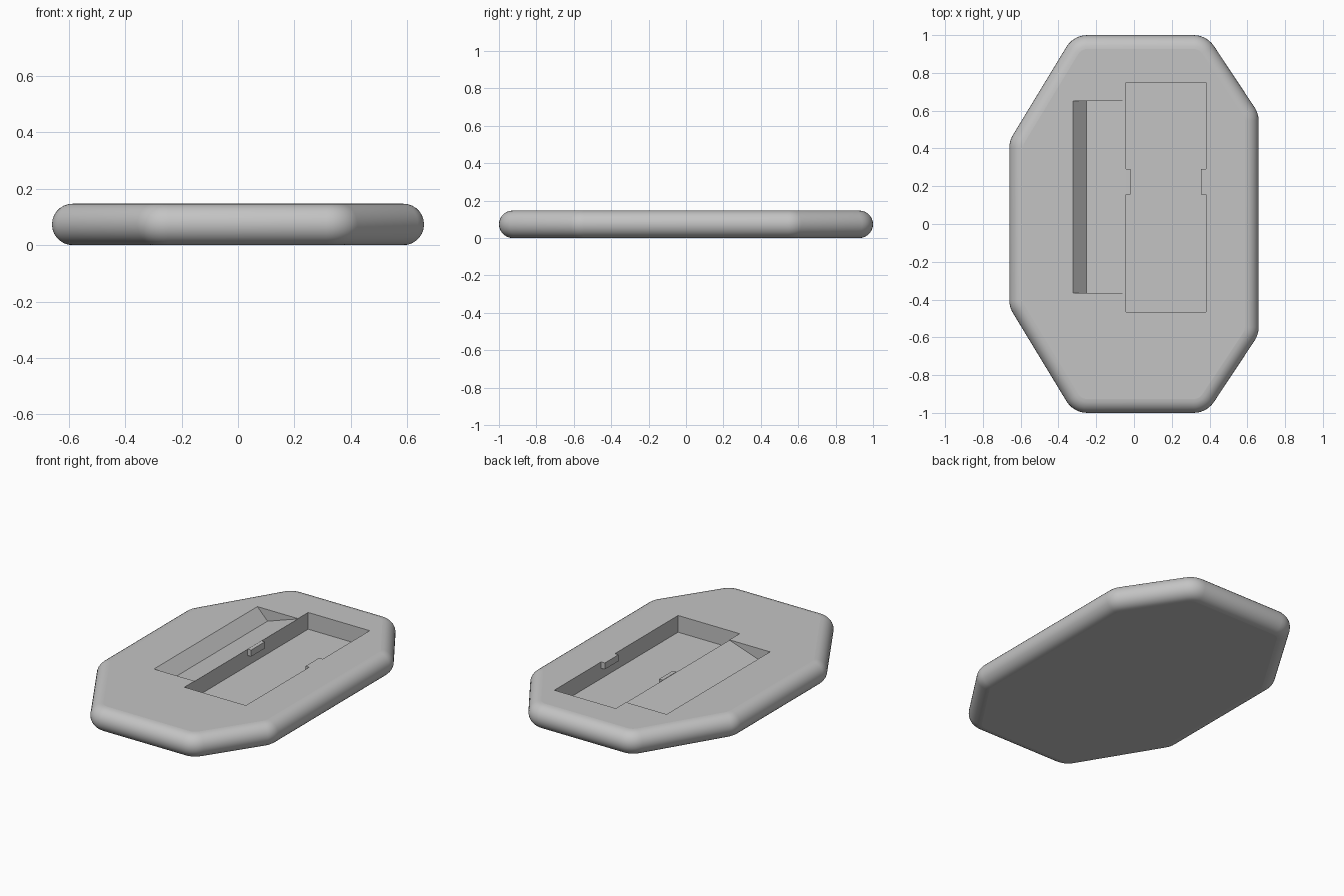
import bpy
import bmesh
from math import cos, sin, pi
from mathutils import Vector

if "Cube" in bpy.data.objects:
    bpy.data.objects.remove(bpy.data.objects["Cube"])

THICK = 0.147
HALF = THICK / 2
CORNER = 0.13      # plan radius of the outline corners
ARC_STEPS = 6      # steps around each corner
RIM_STEPS = 14     # steps over the rounded rim

grey = bpy.data.materials.new("plain grey")
grey.use_nodes = True
grey.diffuse_color = (0.55, 0.55, 0.55, 1)
grey.node_tree.nodes["Principled BSDF"].inputs["Base Color"].default_value = grey.diffuse_color


def make_object(name, bm):
    bmesh.ops.recalc_face_normals(bm, faces=bm.faces)
    mesh = bpy.data.meshes.new(name)
    bm.to_mesh(mesh)
    bm.free()
    mesh.materials.append(grey)
    obj = bpy.data.objects.new(name, mesh)
    bpy.context.collection.objects.link(obj)
    return obj


def prism(name, profile, y0, y1):
    """Extrude an x-z profile along y."""
    bm = bmesh.new()
    face = bm.faces.new([bm.verts.new((x, y0, z)) for x, z in profile])
    moved = bmesh.ops.extrude_face_region(bm, geom=[face])["geom"]
    verts = [v for v in moved if isinstance(v, bmesh.types.BMVert)]
    bmesh.ops.translate(bm, verts=verts, vec=(0, y1 - y0, 0))
    return make_object(name, bm)


def block(name, x0, x1, y0, y1, z0, z1):
    return prism(name, [(x0, z0), (x1, z0), (x1, z1), (x0, z1)], y0, y1)


def cut(target, cutter):
    """Subtract the cutter, apply, and remove it."""
    mod = target.modifiers.new("cut", "BOOLEAN")
    mod.operation = "DIFFERENCE"
    mod.solver = "EXACT"
    mod.object = cutter
    bpy.context.view_layer.objects.active = target
    bpy.ops.object.modifier_apply(modifier=mod.name)
    bpy.data.objects.remove(cutter)


def corner_arcs(points):
    """Fillet centre and outward directions along each rounded corner."""
    result = []
    for i, p in enumerate(points):
        into = (p - points[i - 1]).normalized()
        out = (points[(i + 1) % len(points)] - p).normalized()
        n0, n1 = Vector((into.y, -into.x)), Vector((out.y, -out.x))
        centre = p - (n0 + n1) * CORNER / (1 + n0.dot(n1))
        for k in range(ARC_STEPS + 1):
            t = k / ARC_STEPS
            angle = n0.angle(n1)
            d = (n0 * sin((1 - t) * angle) + n1 * sin(t * angle)) / sin(angle)
            result.append((centre, d))
    return result


# Plate: eight-sided outline with a fully rounded rim
upper = [(0.66, 0.585), (0.385, 1), (-0.32, 1), (-0.66, 0.44)]
outline = [Vector(p) for p in upper] + [Vector((x, -y)) for x, y in reversed(upper)]
arcs = corner_arcs(outline)
bm = bmesh.new()
rings = []
for j in range(RIM_STEPS + 1):
    a = -pi / 2 + pi * j / RIM_STEPS
    r = CORNER - HALF + HALF * cos(a)
    rings.append([bm.verts.new((*(c + d * r), HALF + HALF * sin(a))) for c, d in arcs])
for low, high in zip(rings, rings[1:]):
    for i in range(len(low)):
        f = bm.faces.new((low[i - 1], low[i], high[i], high[i - 1]))
        f.smooth = True
bm.faces.new(rings[0])
bm.faces.new(rings[-1])
plate = make_object("plate", bm)

# Rectangular recess with a small retaining tab under each long lip
X0, X1 = -0.043, 0.38
recess = block("recess_cutter", X0, X1, -0.465, 0.75, 0.043, 0.25)
for x in (X0, X1):
    cut(recess, block("tab_cutter", x - 0.025, x + 0.025, 0.155, 0.29, THICK - 0.04, 0.3))

# Sloped finger recess: steep outer wall, ramp rising to the main recess
ramp = prism("ramp_cutter", [(-0.322, THICK), (-0.252, THICK - 0.072), (X0, THICK - 0.002),
                             (X0, 0.25), (-0.322, 0.25)], -0.365, 0.65)
cut(plate, ramp)
# Tab volume stays solid where the recess is notched
cut(plate, recess)
